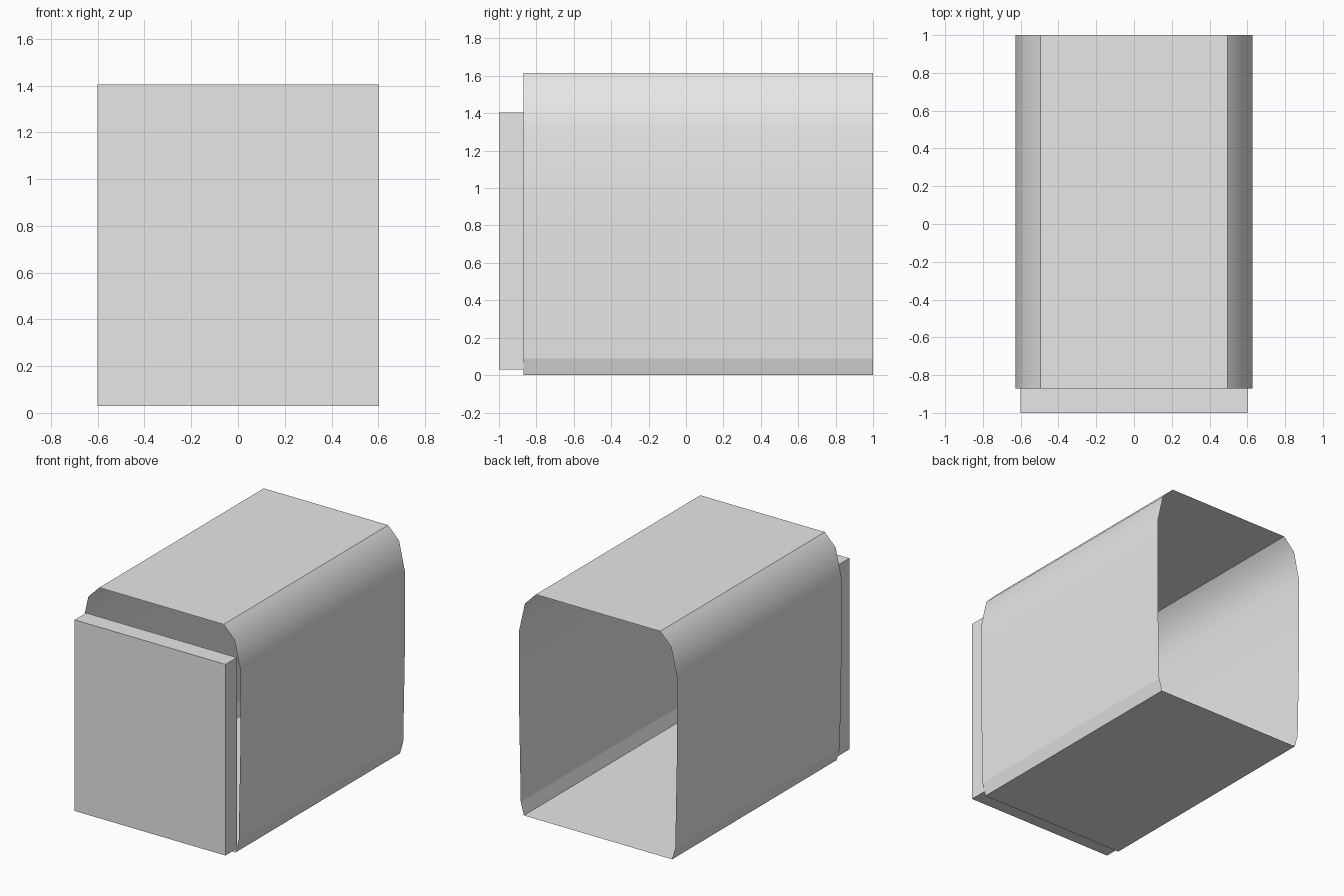
import bpy
import bmesh
import math

cube = bpy.data.objects.get("Cube")
if cube:
    bpy.data.objects.remove(cube, do_unlink=True)

# Single plain grey
grey = bpy.data.materials.new("plain_grey")
grey.use_nodes = True
grey.diffuse_color = (0.8, 0.8, 0.8, 1)
grey.node_tree.nodes["Principled BSDF"].inputs["Base Color"].default_value = (0.8, 0.8, 0.8, 1)

FRONT, JOIN, BACK = -1.0, -0.87, 1.0


def finish(name, bm):
    """Turn a bmesh into a named grey object."""
    mesh = bpy.data.meshes.new(name)
    bm.to_mesh(mesh)
    bm.free()
    mesh.materials.append(grey)
    obj = bpy.data.objects.new(name, mesh)
    bpy.context.collection.objects.link(obj)
    return obj


# Housing sleeve: thin open tube, half profile (x, z) mirrored and extruded along y
half = [(0.59, 0), (0.615, 0.09), (0.628, 0.75), (0.628, 1.32), (0.582, 1.527), (0.495, 1.615)]
profile = half + [(-x, z) for x, z in reversed(half)]
bm = bmesh.new()
front_loop = [bm.verts.new((x, JOIN, z)) for x, z in profile]
back_loop = [bm.verts.new((x, BACK, z)) for x, z in profile]
for i in range(len(profile)):
    j = (i + 1) % len(profile)
    bm.faces.new((front_loop[j], front_loop[i], back_loop[i], back_loop[j]))
bm.normal_update()
if sum(f.normal.dot(f.calc_center_median()) for f in bm.faces if abs(f.normal.x) > 0.9) < 0:
    bmesh.ops.reverse_faces(bm, faces=bm.faces[:])
sleeve = finish("housing_sleeve", bm)

# Smooth the rounded shoulders, keep top and floor edges crisp
bpy.context.view_layer.objects.active = sleeve
sleeve.select_set(True)
bpy.ops.object.shade_smooth_by_angle(angle=math.radians(40))
for face in sleeve.data.polygons:
    if face.center.z < 0.08:
        face.use_smooth = False
sleeve.select_set(False)

# Front panel: flat slab closing most of the open front
low, high, half_width = 0.03, 1.405, 0.6
bm = bmesh.new()
bmesh.ops.create_cube(bm, size=1)
bmesh.ops.scale(bm, vec=(2 * half_width, JOIN - FRONT, high - low), verts=bm.verts)
bmesh.ops.translate(bm, vec=(0, (FRONT + JOIN) / 2, (low + high) / 2), verts=bm.verts)
finish("front_panel", bm)
